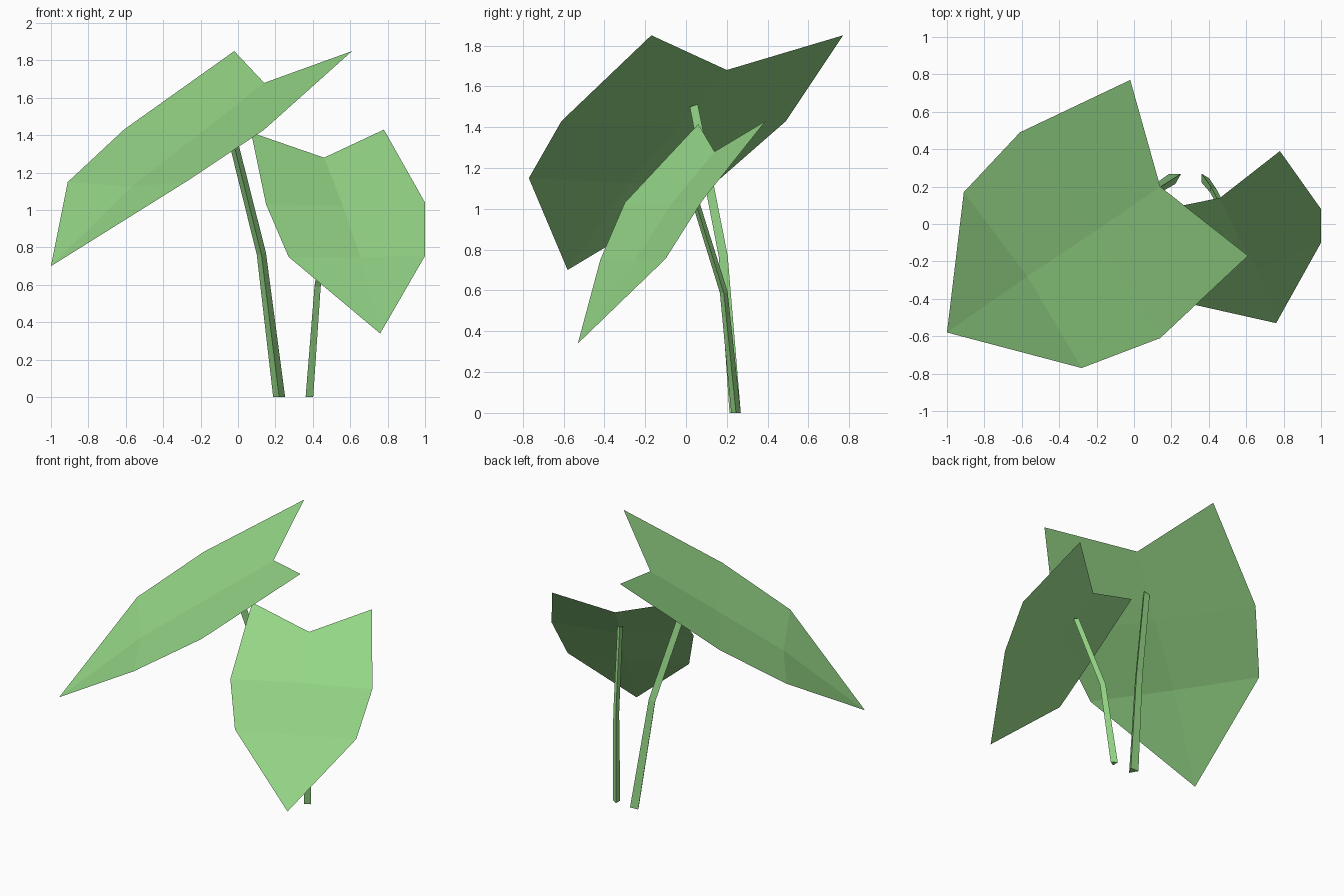
import bpy, math
from mathutils import Vector

if "Cube" in bpy.data.objects:
    bpy.data.objects.remove(bpy.data.objects["Cube"])

green = bpy.data.materials.new("leaf green")
green.diffuse_color = (0.305, 0.686, 0.246, 1)
green.use_nodes = True
green.node_tree.nodes["Principled BSDF"].inputs["Base Color"].default_value = green.diffuse_color


def add_mesh(name, verts, faces):
    me = bpy.data.meshes.new(name)
    me.from_pydata(verts, [], faces)
    me.materials.append(green)
    ob = bpy.data.objects.new(name, me)
    bpy.context.collection.objects.link(ob)
    return ob


def leaf(name, tip, rows):
    """Folded sheet: a pointed tip, then rows of left edge, midrib, right edge."""
    verts = [tip] + [p for row in rows for p in row]
    faces = [(0, 2, 1), (0, 3, 2)]
    for i in range(len(rows) - 1):
        a = 1 + 3 * i
        for k in (a, a + 1):
            faces.append((k, k + 1, k + 4, k + 3))
    return add_mesh(name, verts, faces)


def stem(name, path, radii, turn):
    """Three-sided tube following a bent path, ring by ring."""
    path = [Vector(p) for p in path]
    verts, faces = [], []
    for i, (p, r) in enumerate(zip(path, radii)):
        if i == 0:
            d = Vector((0, 0, 1))          # flat on the ground
        else:
            d = path[min(i + 1, len(path) - 1)] - path[i - 1]
        q = Vector((0, 0, 1)).rotation_difference(d.normalized())
        for k in range(3):
            a = math.radians(turn + 120 * k)
            verts.append(p + q @ Vector((r * math.cos(a), r * math.sin(a), 0)))
    for i in range(len(path) - 1):
        for k in range(3):
            n = (k + 1) % 3
            faces.append((3 * i + k, 3 * i + n, 3 * i + 3 + n, 3 * i + 3 + k))
    faces.append((2, 1, 0))
    e = 3 * (len(path) - 1)
    faces.append((e, e + 1, e + 2))
    return add_mesh(name, verts, faces)


# Large leaf, leaning left
leaf("large_leaf", (-1, -0.58, 0.70), [
    [(-0.91, 0.17, 1.15), (-0.57, -0.28, 1.125), (-0.28, -0.77, 1.15)],
    [(-0.61, 0.49, 1.43), (-0.21, -0.04, 1.405), (0.14, -0.61, 1.43)],
    [(-0.02, 0.77, 1.85), (0.14, 0.20, 1.68), (0.61, -0.17, 1.85)]])

# Small leaf, leaning right and forward
leaf("small_leaf", (0.76, -0.53, 0.34), [
    [(0.27, -0.42, 0.75), (0.655, -0.25, 0.747), (1, -0.10, 0.755)],
    [(0.15, -0.30, 1.03), (0.56, -0.07, 1.025), (1, 0.08, 1.04)],
    [(0.07, 0.06, 1.415), (0.46, 0.14, 1.28), (0.78, 0.39, 1.43)]])

# Stems
stem("large_stem", [(0.22, 0.25, 0), (0.125, 0.19, 0.765), (-0.06, 0.045, 1.505)],
     (0.037, 0.029, 0.027), 270)
stem("small_stem", [(0.375, 0.245, 0), (0.42, 0.185, 0.59), (0.505, 0.02, 1.12)],
     (0.027, 0.022, 0.02), 0)
